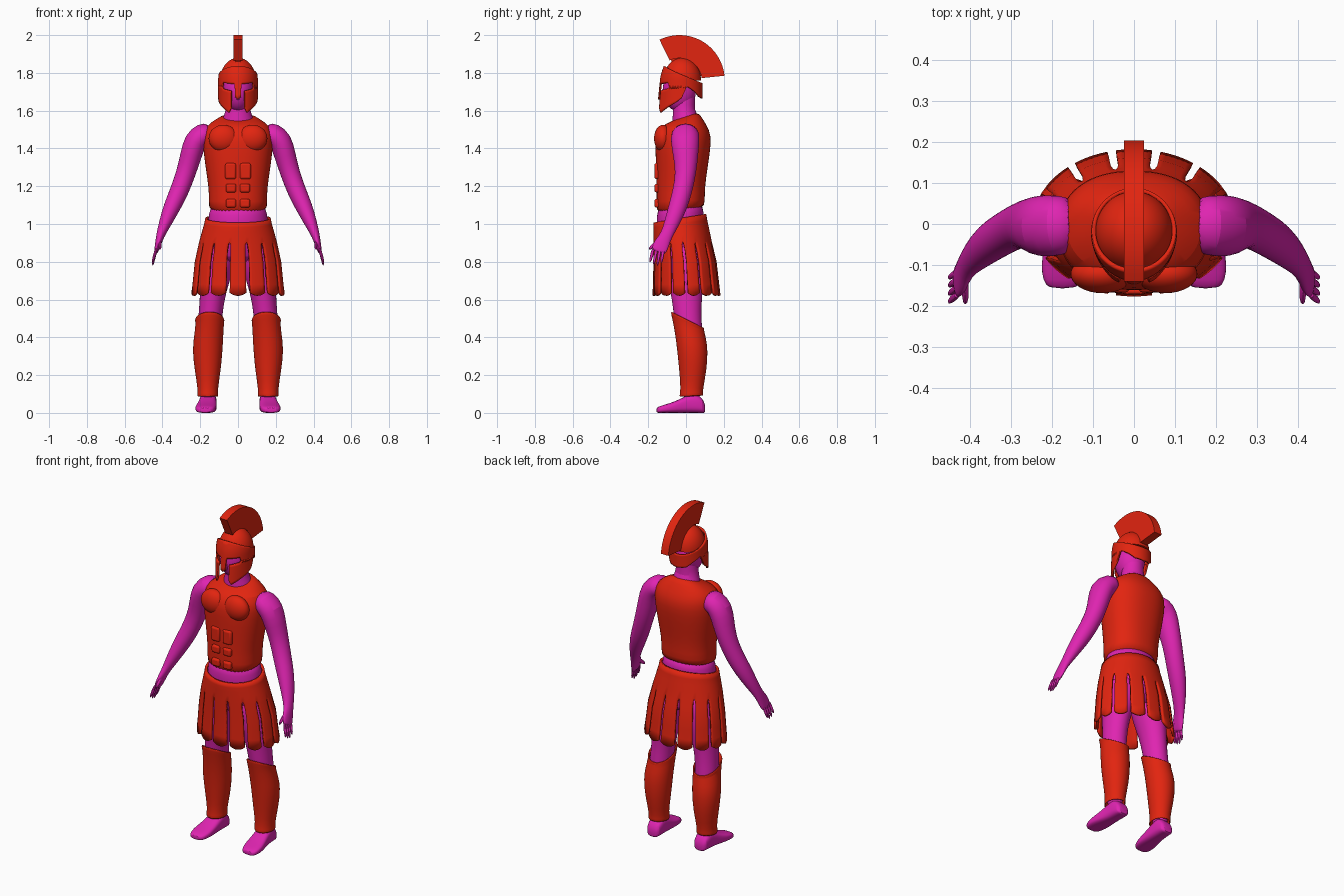
import bpy, bmesh
from math import sin, cos, pi, radians, sqrt, copysign
from mathutils import Vector

cube = bpy.data.objects.get("Cube")
if cube:
    bpy.data.objects.remove(cube, do_unlink=True)


def material(name, rgb):
    m = bpy.data.materials.new(name)
    m.use_nodes = True
    m.diffuse_color = (*rgb, 1)
    m.node_tree.nodes["Principled BSDF"].inputs["Base Color"].default_value = (*rgb, 1)
    return m


RED = material("armour_red", (0.76, 0.018, 0.005))
SKIN = material("skin_magenta", (0.74, 0.018, 0.44))
parts = []


def spow(v, p):
    return copysign(abs(v) ** (2 / p), v)


def lerp(table, t):
    """Piecewise linear lookup; each row is (key, values...)."""
    for a, b in zip(table, table[1:]):
        if t <= b[0]:
            f = max(0, (t - a[0]) / (b[0] - a[0]))
            return [p + (q - p) * f for p, q in zip(a[1:], b[1:])]
    return list(table[-1][1:])


def finish(bm, name, mat, mirror=False, thick=0, sub=0, bevel=0):
    bmesh.ops.remove_doubles(bm, verts=bm.verts, dist=0.0002)
    bmesh.ops.recalc_face_normals(bm, faces=bm.faces)
    me = bpy.data.meshes.new(name)
    bm.to_mesh(me)
    bm.free()
    me.materials.append(mat)
    ob = bpy.data.objects.new(name, me)
    bpy.context.collection.objects.link(ob)
    if mirror:
        ob.modifiers.new("mirror", 'MIRROR').use_mirror_merge = False
    if thick:
        s = ob.modifiers.new("thickness", 'SOLIDIFY')
        s.thickness, s.offset = thick, 0
    if bevel:
        b = ob.modifiers.new("bevel", 'BEVEL')
        b.width, b.segments = bevel, 3
    if sub:
        s = ob.modifiers.new("smooth", 'SUBSURF')
        s.levels = s.render_levels = sub
    parts.append(ob)
    return ob


def skin_rows(name, grids, mat, closed=True, caps=True, **kw):
    """Bridge rows of points into one surface per grid."""
    bm = bmesh.new()
    for rows in grids:
        vs = [[bm.verts.new(p) for p in r] for r in rows]
        n = len(vs[0])
        for a, b in zip(vs, vs[1:]):
            for i in range(n if closed else n - 1):
                j = (i + 1) % n
                bm.faces.new((a[i], a[j], b[j], b[i]))
        if closed and caps:
            bm.faces.new(vs[0])
            bm.faces.new(vs[-1])
    return finish(bm, name, mat, **kw)


def ring(x, y, z, rx, ry, tilt=0, n=32, p=2.0):
    pts = []
    for i in range(n):
        a = 2 * pi * i / n
        dy = ry * spow(sin(a), p)
        pts.append((x + rx * spow(cos(a), p), y + dy, z + tilt * dy))
    return pts


def tube(stations, n=16):
    """Rings square to a path; stations are x, y, z, width, depth along y."""
    pts = [Vector(s[:3]) for s in stations]
    rows = []
    for i, (c, s) in enumerate(zip(pts, stations)):
        t = (pts[min(i + 1, len(pts) - 1)] - pts[max(i - 1, 0)]).normalized()
        v = Vector((0, 1, 0))
        v = (v - t * v.dot(t)).normalized()
        u = v.cross(t)
        rows.append([c + u * s[3] * cos(2 * pi * k / n) + v * s[4] * sin(2 * pi * k / n)
                     for k in range(n)])
    return rows


def ellipsoids(name, mat, items, **kw):
    bm = bmesh.new()
    for c, r in items:
        new = bmesh.ops.create_uvsphere(bm, u_segments=32, v_segments=20, radius=1)["verts"]
        for v in new:
            v.co = Vector(c) + Vector(a * b for a, b in zip(v.co, r))
    return finish(bm, name, mat, **kw)


# Cuirass: z, front y, back y, half width, tilt
torso = [(1.055, -.16, .095, .16, .17), (1.12, -.155, .1, .153, 0), (1.2, -.157, .1, .156, 0),
         (1.3, -.158, .115, .172, 0), (1.4, -.163, .13, .185, 0), (1.47, -.16, .133, .187, 0),
         (1.52, -.128, .112, .17, 0), (1.555, -.08, .082, .115, .15), (1.573, -.068, .06, .078, .4)]
skin_rows("cuirass", [[ring(0, (f + b) / 2, z, w, (b - f) / 2, t, 40, 2.25)
                       for z, f, b, w, t in torso]], RED, sub=1)
ellipsoids("chest_muscles", RED, [((.077, -.122, 1.453), (.078, .047, .072))], mirror=True)
bm = bmesh.new()
for z, h, w in ((1.28, .085, .058), (1.19, .046, .054), (1.11, .046, .054)):
    new = bmesh.ops.create_cube(bm, size=1)["verts"]
    for v in new:
        v.co = Vector((.01 + w / 2, -.15, z)) + Vector((v.co.x * w, v.co.y * .034, v.co.z * h))
finish(bm, "stomach_muscles", RED, mirror=True, bevel=.011)

# Body under the armour
skin_rows("hips", [[ring(0, -.03, 1.12, .14, .115), ring(0, -.03, 1.05, .156, .125, .1),
                    ring(0, -.03, 1.0, .158, .125), ring(0, -.02, .9, .172, .13),
                    ring(0, -.01, .82, .15, .11), ring(0, 0, .78, .07, .06)]], SKIN, sub=1)
skin_rows("neck", [[ring(0, 0, 1.5, .1, .08), ring(0, -.004, 1.56, .08, .068, .3),
                    ring(0, -.012, 1.6, .065, .057), ring(0, -.01, 1.66, .06, .058),
                    ring(0, -.01, 1.75, .06, .06)]], SKIN, sub=1)
ellipsoids("head", SKIN, [((0, -.035, 1.71), (.078, .088, .115)),
                          ((0, -.118, 1.685), (.012, .018, .03))])

# Arms and hands
arm = [(.14, 0, 1.48, .055, .065), (.185, -.004, 1.475, .066, .075), (.228, -.005, 1.44, .064, .077),
       (.25, -.002, 1.36, .057, .067), (.275, 0, 1.27, .052, .055), (.312, -.02, 1.17, .05, .052),
       (.35, -.043, 1.09, .046, .05), (.388, -.077, 1.0, .033, .04), (.413, -.106, .935, .021, .031),
       (.422, -.13, .895, .017, .043), (.432, -.143, .86, .012, .04), (.434, -.147, .85, .008, .034)]
skin_rows("arms", [tube(arm, 20)], SKIN, mirror=True, sub=1)
fingers = []
for i, tip in enumerate((.797, .782, .776, .79)):
    y0, y1 = -.172 + .018 * i, -.192 + .02 * i
    fingers.append(tube([(.43, y0, .875, .009, .01), (.443, (y0 + y1) / 2, .83, .009, .0095),
                         (.453, y1, tip, .005, .006)], 8))
fingers.append(tube([(.415, -.13, .915, .011, .016), (.412, -.168, .89, .01, .012),
                     (.412, -.197, .865, .006, .008)], 8))
skin_rows("fingers", fingers, SKIN, mirror=True, sub=1)

# Legs, greaves and feet
leg = [(.09, -.01, .92, .075, .105), (.1, -.005, .8, .09, .11), (.125, 0, .68, .075, .092),
       (.137, .005, .6, .066, .079), (.148, .008, .5, .063, .072), (.157, .03, .36, .062, .065),
       (.16, .03, .1, .04, .044), (.16, .03, .05, .035, .04)]
skin_rows("legs", [[ring(*s, n=24) for s in leg]], SKIN, mirror=True, sub=1)
greave = [(.15, .008, .494, .076, .086, -.5), (.149, .01, .475, .07, .08, -.4),
          (.155, .024, .41, .073, .078, -.2), (.162, .035, .33, .076, .077, 0),
          (.16, .037, .22, .064, .068, 0), (.16, .03, .12, .047, .053, 0),
          (.16, .028, .087, .054, .061, .05)]
skin_rows("greaves", [[ring(*s, n=28) for s in greave]], RED, caps=False,
          mirror=True, thick=.009, sub=1)
# Foot: y, centre x, half width, height
foot = [(.102, .157, .028, .04), (.09, .157, .042, .075), (.05, .158, .046, .11),
        (.0, .16, .047, .09), (-.05, .166, .053, .064), (-.1, .171, .057, .047),
        (-.14, .174, .048, .036), (-.158, .175, .034, .026)]
skin_rows("feet", [[[(x, y, z) for x, z, _ in ring(cx, h / 2, 0, w, h / 2, n=24, p=3)]
                    for y, cx, w, h in foot]], SKIN, mirror=True, sub=1)

# Skirt of fourteen straps joined at the top: z, half width, centre y, half depth
skirt = [(.62, .24, .003, .173), (.8, .222, -.005, .16), (.9, .2, -.017, .148),
         (1.0, .172, -.03, .136), (1.03, .166, -.032, .132)]
STRAPS = 14
straps = []
for k in range(STRAPS):
    rows = []
    for z in (.62, .68, .74, .8, .86, .892, .905, .94, .97, 1.0, 1.03):
        gap = 0 if z > .9 else (.025 if z > .87 else .042)
        row = []
        for i in range(7):
            u = i / 3 - 1
            a = 2 * pi * k / STRAPS + u * (pi / STRAPS - gap)
            w, cy, d = lerp(skirt, z)
            y = cy - d * cos(a)
            lift = .17 * (y + .03) * max(0, (z - .905) / .125)
            if z < .63:
                lift = .016 * u * u
            row.append((w * sin(a), y, z + lift))
        rows.append(row)
    straps.append(rows)
skin_rows("strap_skirt", straps, RED, closed=False, thick=.014)


# Helmet shell, cheek guards, dome and crest
def helmet_point(deg, z):
    a = radians(deg)
    s = sqrt(1 - (max(0, z - 1.76) / .15) ** 2)
    d = .105 + .1 * max(0, 1.82 - z) * max(0, cos(a))
    return (.1 * s * sin(a), -.022 - d * s * cos(a), z)


def helmet_sheet(angles, top, bottom, n=8):
    return [[helmet_point(a, bottom(a) + (top(a) - bottom(a)) * j / n) for a in angles]
            for j in range(n + 1)]


brow = [(0, 1.66), (8, 1.67), (10, 1.74), (50, 1.748), (56, 1.715), (100, 1.72),
        (108, 1.725), (130, 1.7), (150, 1.672), (180, 1.665)]
cheek = [(20, 1.615), (28, 1.59), (50, 1.617), (75, 1.645), (90, 1.668), (102, 1.718)]
eye = [(20, 1.705), (50, 1.717), (56, 1.73), (102, 1.73)]
skin_rows("helmet_band", [helmet_sheet(range(-180, 181, 2), lambda a: 1.79 + .045 * cos(radians(a)),
                                       lambda a: lerp(brow, abs(a))[0])],
          RED, closed=False, thick=.01)
skin_rows("cheek_guards", [helmet_sheet(range(20, 103, 2), lambda a: lerp(eye, a)[0],
                                        lambda a: lerp(cheek, a)[0])],
          RED, closed=False, thick=.01, mirror=True)
dome = [ring(0, -.02, 1.76 + .12 * sin(t), .095 * cos(t), .1 * cos(t), n=40)
        for t in [radians(d) for d in range(0, 90, 8)]]
skin_rows("helmet_dome", [dome], RED)


def arc_block(name, w, inner, outer, start, end):
    rows = []
    for i in range(25):
        t = radians(start + (end - start) * i / 24)
        rows.append([(x, -.035 + r * cos(t), 1.76 + r * sin(t))
                     for x, r in ((-w, inner), (w, inner), (w, outer), (-w, outer))])
    skin_rows(name, [rows], RED)


arc_block("crest", .025, .118, .24, 6, 116)
arc_block("crest_holder", .014, .09, .13, 12, 112)

# Smooth shading with sharp edges kept
bpy.ops.object.select_all(action='DESELECT')
for ob in parts:
    ob.select_set(True)
bpy.context.view_layer.objects.active = parts[0]
bpy.ops.object.shade_smooth_by_angle(angle=radians(35))
